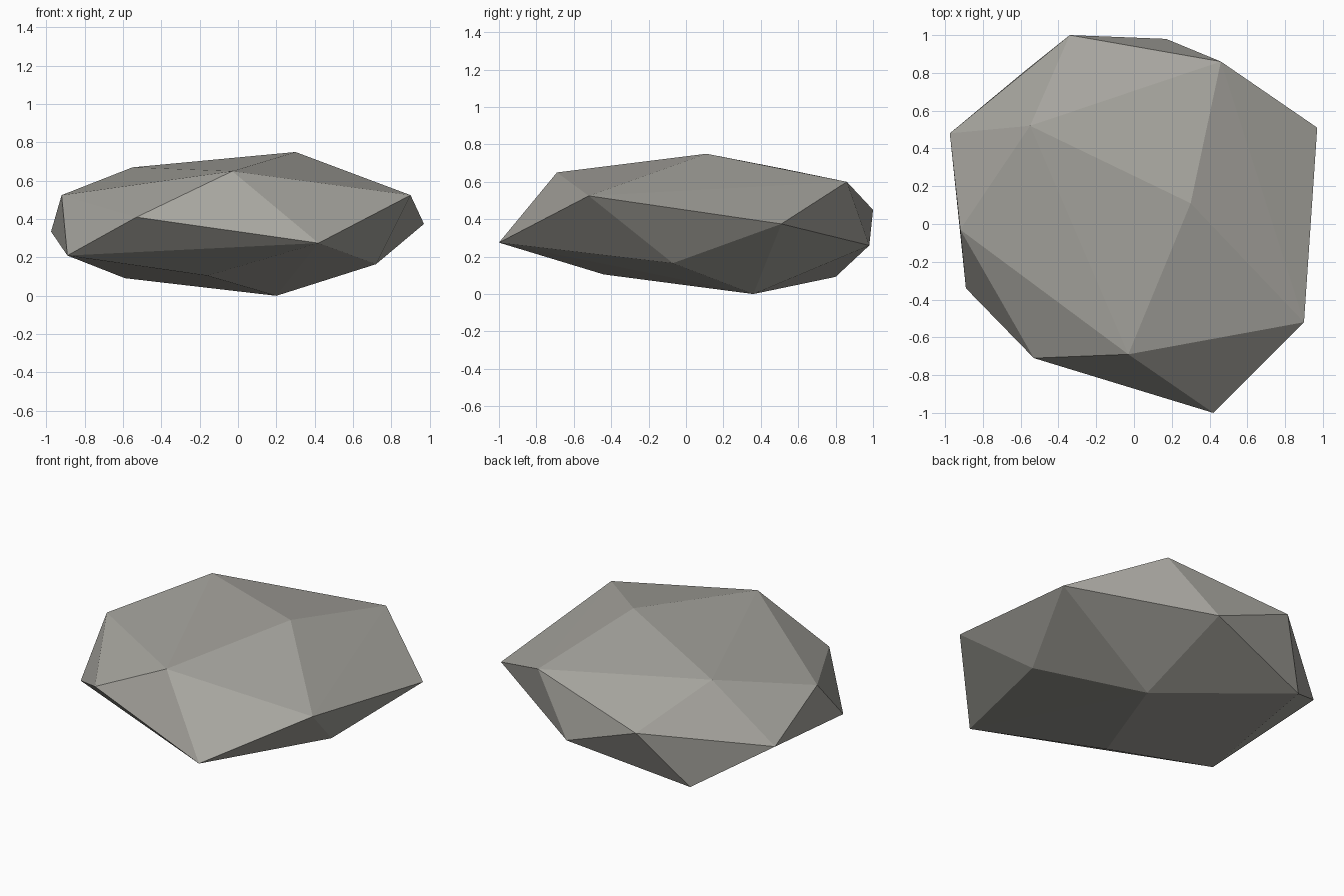
import bpy, bmesh

if "Cube" in bpy.data.objects:
    bpy.data.objects.remove(bpy.data.objects["Cube"])

# Corner points of the faceted boulder, grouped from top to bottom
crown = [(0.30, 0.11, 0.75), (-0.55, 0.52, 0.67), (-0.03, -0.69, 0.65), (0.46, 0.86, 0.60)]
shoulder = [(0.90, -0.52, 0.525), (-0.92, -0.03, 0.525), (-0.34, 1.0, 0.45), (-0.53, -0.71, 0.41)]
girdle = [(0.97, 0.51, 0.375), (-0.975, 0.48, 0.335), (0.42, -1.0, 0.275),
          (0.17, 0.98, 0.26), (-0.89, -0.34, 0.21)]
base = [(0.72, -0.07, 0.165), (-0.16, -0.44, 0.105), (-0.59, 0.80, 0.092), (0.20, 0.36, 0.0)]

# Wrap the corners in a convex, flat-faced shell
bm = bmesh.new()
for p in crown + shoulder + girdle + base:
    bm.verts.new(p)
bmesh.ops.convex_hull(bm, input=bm.verts[:])
bmesh.ops.recalc_face_normals(bm, faces=bm.faces[:])
mesh = bpy.data.meshes.new("boulder")
bm.to_mesh(mesh)
bm.free()

# Single warm grey stone colour
stone = bpy.data.materials.new("warm_grey_stone")
stone.diffuse_color = (0.38, 0.372, 0.34, 1.0)
stone.use_nodes = True
stone.node_tree.nodes["Principled BSDF"].inputs["Base Color"].default_value = stone.diffuse_color
mesh.materials.append(stone)

boulder = bpy.data.objects.new("boulder", mesh)
bpy.context.collection.objects.link(boulder)
